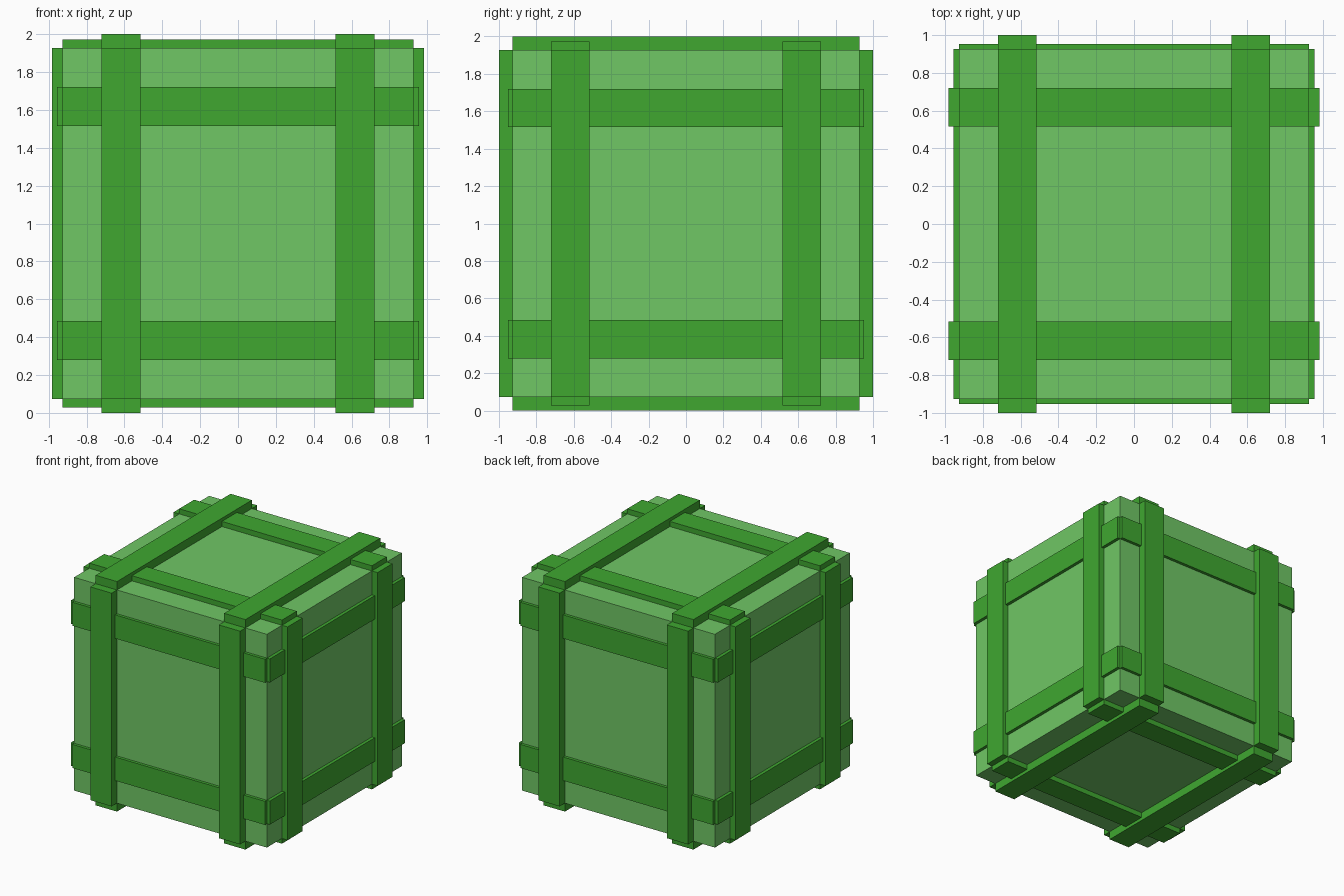
import bpy
from mathutils import Vector

if "Cube" in bpy.data.objects:
    bpy.data.objects.remove(bpy.data.objects["Cube"])

CORE = 0.927             # half size of the crate body
MID, WIDTH = 0.618, 0.205  # plank centre offset and plank width


def material(name, rgb):
    m = bpy.data.materials.new(name)
    m.diffuse_color = (*rgb, 1)
    m.use_nodes = True
    m.node_tree.nodes["Principled BSDF"].inputs["Base Color"].default_value = m.diffuse_color
    return m


light = material("light_green", (0.16, 0.57, 0.13))
dark = material("dark_green", (0.05, 0.39, 0.03))


def box(name, centre, size, mat):
    bpy.ops.mesh.primitive_cube_add(size=1, location=Vector(centre) + Vector((0, 0, 1)))
    ob = bpy.context.object
    ob.name = name
    ob.scale = size
    bpy.ops.object.transform_apply(location=False, rotation=False, scale=True)
    ob.data.materials.append(mat)
    return ob


# Crate body
box("crate_body", (0, 0, 0), (2 * CORE,) * 3, light)

# Plank bands: axis the band circles, then outer reach along its two other axes
bands = [
    ("lengthwise", 0, {1: 1.0, 2: 1.0}),
    ("crosswise", 1, {0: 0.981, 2: 0.972}),
    ("horizontal", 2, {0: 0.955, 1: 0.953}),
]
for label, axis, reach in bands:
    for normal, outer in reach.items():
        along = 3 - axis - normal
        for place in (-1, 1):
            for side in (-1, 1):
                centre, size = [0, 0, 0], [0, 0, 0]
                centre[axis], size[axis] = place * MID, WIDTH
                centre[normal] = side * (CORE + outer) / 2
                size[normal] = outer - CORE
                size[along] = 2 * CORE
                box(f"{label}_plank", centre, size, dark)
